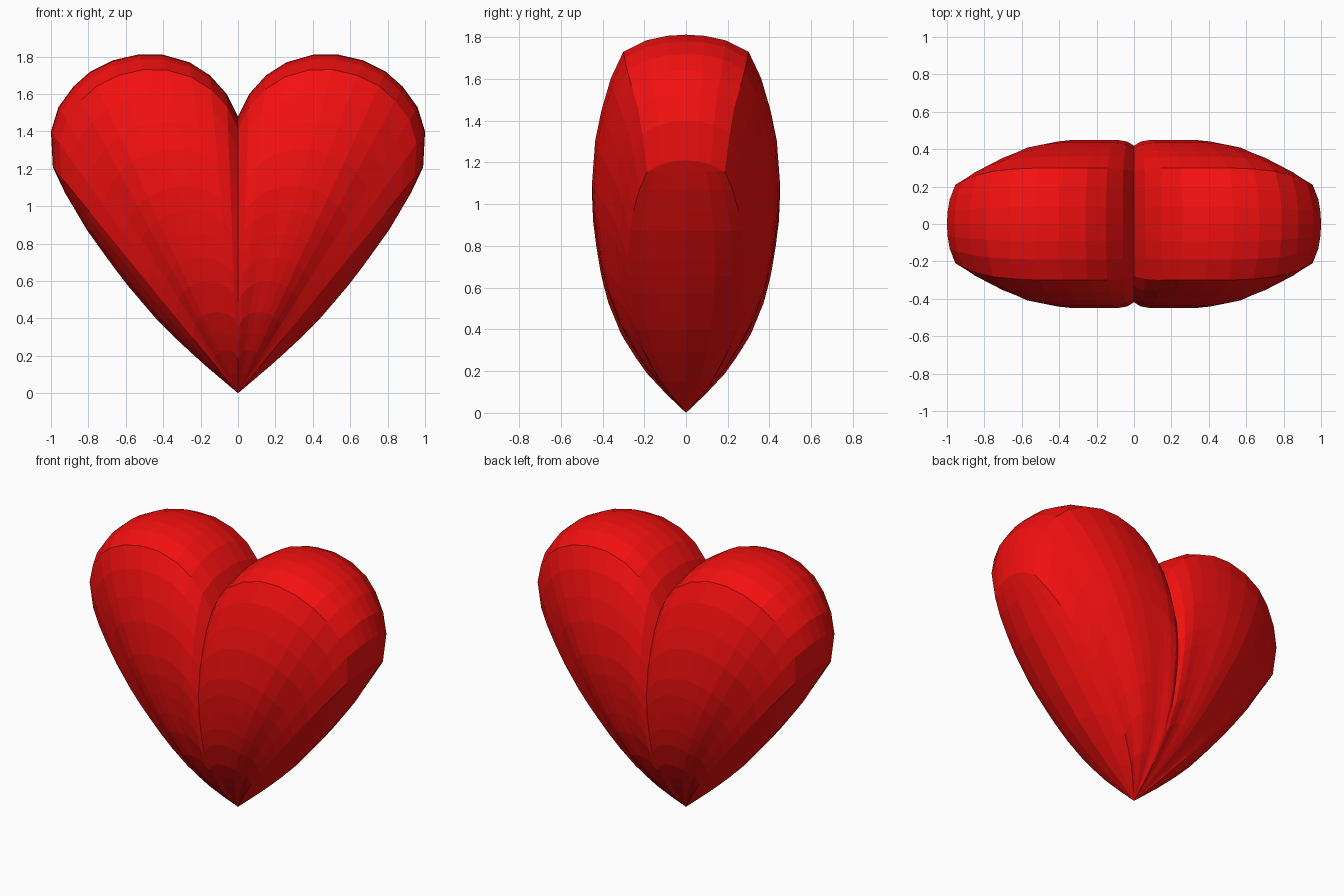
import bpy, bmesh

if "Cube" in bpy.data.objects:
    bpy.data.objects.remove(bpy.data.objects["Cube"])

# Upper lobe outline from notch to widest side: x, z, relative thickness
ARC = [(0, 1.48, .93), (.06, 1.6, .98), (.15, 1.70, 1), (.26, 1.77, 1),
       (.40, 1.81, 1), (.53, 1.812, 1), (.67, 1.78, .98), (.79, 1.72, .94),
       (.88, 1.64, .87), (.96, 1.53, .77), (1.0, 1.40, .70), (.99, 1.21, .62)]
# Side profile: distance from the tip (0..1), half depth
PROFILE = [(1, 0), (.997, .09), (.985, .19), (.955, .30), (.885, .36), (.80, .405),
           (.72, .435), (.61, .45), (.54, .445), (.47, .43), (.40, .41), (.33, .38),
           (.24, .32), (.18, .26), (.127, .20), (.06, .10), (0, 0)]
# Lower outline, from tip to side: z, x
LOWER = [(0, 0), (.17, .20), (.36, .405), (.60, .61), (.86, .80), (1.08, .93), (1.21, .99)]


def lower_x(z):
    for (z0, x0), (z1, x1) in zip(LOWER, LOWER[1:]):
        if z <= z1 + 1e-6:
            return x0 + (x1 - x0) * (z - z0) / (z1 - z0)
    return LOWER[-1][1]


bm = bmesh.new()
rows = []
for s, d in PROFILE:
    row = [(x * s, -d * w, z * s) for x, z, w in ARC]
    # Rounded flank that closes the lobe at y = 0
    x, y, z = row[-1]
    edge = lower_x(z)
    row += [(x + (edge - x) * a, y * b, z) for a, b in ((.38, .80), (.75, .5), (1, 0))]
    rows.append([bm.verts.new(p) for p in row])
for a, b in zip(rows, rows[1:]):
    for i in range(len(a) - 1):
        bm.faces.new((a[i], a[i + 1], b[i + 1], b[i]))

# Mirror the quarter to the back and to the left
for axis in (1, 0):
    copy = bmesh.ops.duplicate(bm, geom=bm.verts[:] + bm.edges[:] + bm.faces[:])["geom"]
    for v in copy:
        if isinstance(v, bmesh.types.BMVert):
            v.co[axis] *= -1
bmesh.ops.remove_doubles(bm, verts=bm.verts[:], dist=.0005)
bmesh.ops.dissolve_degenerate(bm, edges=bm.edges[:], dist=.0001)
bmesh.ops.recalc_face_normals(bm, faces=bm.faces[:])

# Heart object
mesh = bpy.data.meshes.new("heart")
bm.to_mesh(mesh)
bm.free()
heart = bpy.data.objects.new("heart", mesh)
bpy.context.collection.objects.link(heart)
red = bpy.data.materials.new("red")
red.diffuse_color = (.9, .005, .005, 1)
red.use_nodes = True
red.node_tree.nodes["Principled BSDF"].inputs["Base Color"].default_value = red.diffuse_color
mesh.materials.append(red)
